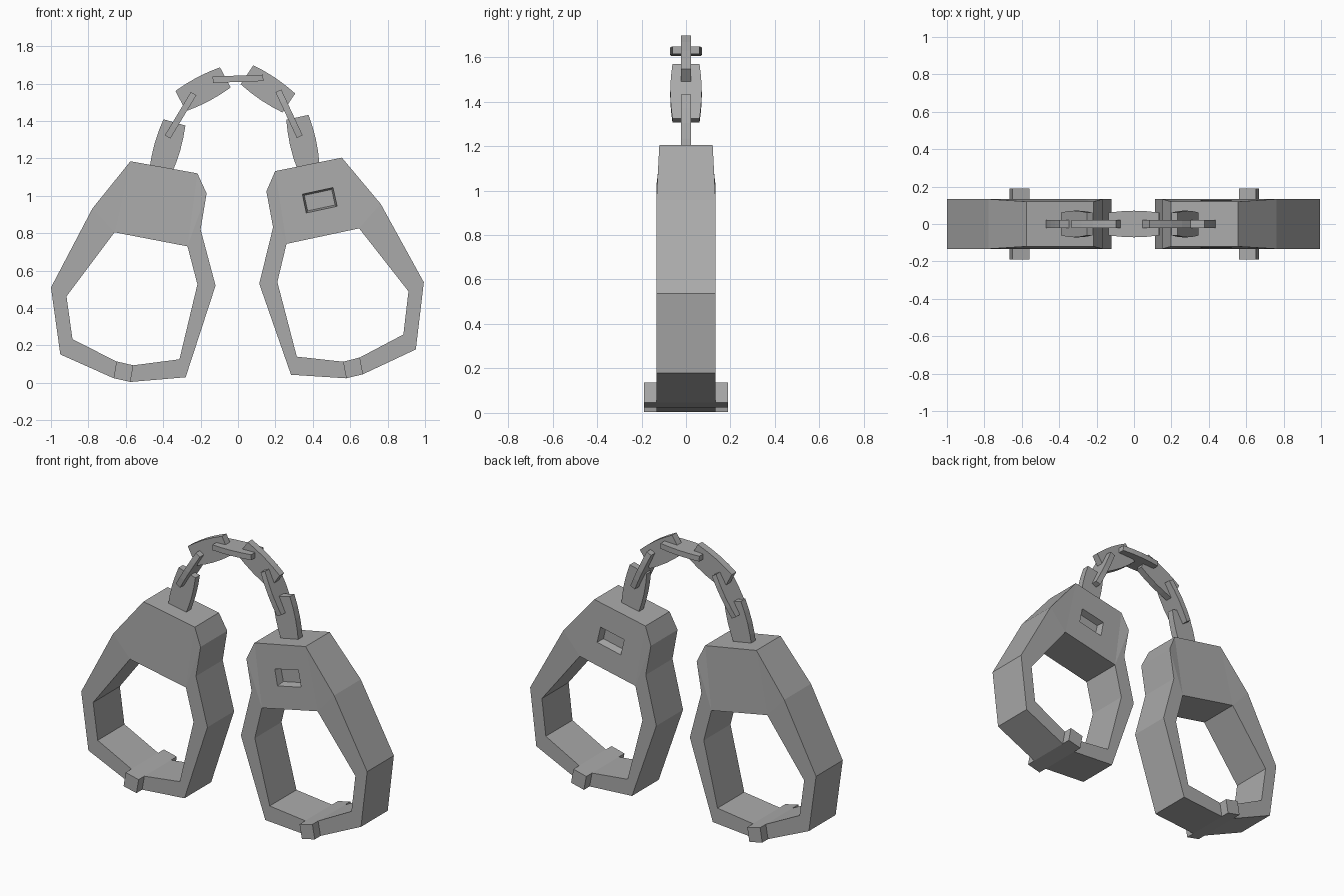
import bpy, bmesh
from math import radians
from mathutils import Matrix, Vector

if "Cube" in bpy.data.objects:
    bpy.data.objects.remove(bpy.data.objects["Cube"])

steel = bpy.data.materials.new("steel_grey")
steel.use_nodes = True
steel.diffuse_color = (0.4, 0.4, 0.4, 1)
steel.node_tree.nodes["Principled BSDF"].inputs["Base Color"].default_value = (0.4, 0.4, 0.4, 1)


def make_object(name, bm, matrix):
    bm.transform(matrix)
    bmesh.ops.recalc_face_normals(bm, faces=bm.faces[:])
    mesh = bpy.data.meshes.new(name)
    bm.to_mesh(mesh)
    bm.free()
    mesh.materials.append(steel)
    obj = bpy.data.objects.new(name, mesh)
    bpy.context.collection.objects.link(obj)
    return obj


# Cuff profile in x, z: the top pair of corners is slightly narrower in depth
OUTER = [(.575, 1.185), (.217, 1.12), (.168, 1.013), (.2, .82), (.12, .52), (.28, .03),
         (.575, .005), (.665, .025), (.95, .152), (1, .51), (.778, .933)]
INNER = [(.66, .805), (.27, .73), (.217, .527), (.313, .126),
         (.56, .094), (.65, .115), (.885, .233), (.917, .463)]
MATCH = [0, 1, 1, 1, 2, 3, 4, 5, 6, 7, 0]  # inner corner facing each outer corner
TAB_SEGMENT = 6
DEPTH, TOP_DEPTH, TAB_DEPTH = .133, .12, .19


def cuff_mesh():
    bm = bmesh.new()
    rings = {}
    for side in (-1, 1):
        out = [bm.verts.new((x, side * (TOP_DEPTH if i < 2 else DEPTH), z))
               for i, (x, z) in enumerate(OUTER)]
        inn = [bm.verts.new((x, side * DEPTH, z)) for x, z in INNER]
        rings[side] = out, inn
    tabs = []
    n = len(OUTER)
    for side, (out, inn) in rings.items():
        for i in range(n):
            j = (i + 1) % n
            corners = [out[i], out[j], inn[MATCH[j]], inn[MATCH[i]]]
            face = bm.faces.new(list(dict.fromkeys(corners)))
            if i == TAB_SEGMENT:
                tabs.append((side, face))
    # Rim walls, outside and inside
    for front, back in zip(rings[-1], rings[1]):
        for i in range(len(front)):
            j = (i + 1) % len(front)
            bm.faces.new((front[i], front[j], back[j], back[i]))
    # Hinge tabs pulled out of both sides
    for side, face in tabs:
        cap = bmesh.ops.extrude_discrete_faces(bm, faces=[face])["faces"][0]
        for v in cap.verts:
            v.co.y = side * TAB_DEPTH
    return bm


def pocket_mesh():
    # Tapered blocks that sink a pocket into each side
    bm = bmesh.new()
    for side in (-1, 1):
        cube = bmesh.ops.create_cube(bm, size=1)["verts"]
        for v in cube:
            deep = v.co.y * side < 0
            w, h, y = (.15, .085, .08) if deep else (.188, .121, .176)
            v.co = Vector((v.co.x * w, side * y, v.co.z * h))
    return bm


def make_cuff(name, matrix):
    cuff = make_object(name, cuff_mesh(), matrix)
    place = Matrix.Translation((.452, 0, .96)) @ Matrix.Rotation(radians(-11), 4, 'Y')
    cutter = make_object("pocket_cutter", pocket_mesh(), matrix @ place)
    cutter.hide_render = True
    cut = cuff.modifiers.new("pockets", 'BOOLEAN')
    cut.operation, cut.solver, cut.object = 'DIFFERENCE', 'EXACT', cutter
    depsgraph = bpy.context.evaluated_depsgraph_get()
    mesh = bpy.data.meshes.new_from_object(cuff.evaluated_get(depsgraph))
    cuff.modifiers.clear()
    cuff.data = mesh
    bpy.data.objects.remove(cutter)


make_cuff("right_cuff", Matrix.Scale(-1, 4, (1, 0, 0)))
make_cuff("left_cuff", Matrix.Translation((.004, 0, .008)) @ Matrix.Rotation(-.02, 4, 'Y'))

# Chain links: barrel-sided plates, alternately upright and flat
HALF_LINK = [(-.135, .061), (-.07, .068), (0, .071), (.07, .068), (.135, .061)]


def make_link(name, x, z, angle, upright):
    bm = bmesh.new()
    thick = .044 if upright else .034
    outline = HALF_LINK + [(u, -v) for u, v in reversed(HALF_LINK)]
    face = bm.faces.new([bm.verts.new((u, v, -thick / 2)) for u, v in outline])
    top = bmesh.ops.extrude_face_region(bm, geom=[face], use_keep_orig=True)["geom"]
    for v in top:
        if isinstance(v, bmesh.types.BMVert):
            v.co.z = thick / 2
    matrix = Matrix.Translation((x, 0, z)) @ Matrix.Rotation(radians(-angle), 4, 'Y')
    if upright:
        matrix = matrix @ Matrix.Rotation(radians(90), 4, 'X')
    make_object(name, bm, matrix)


LINKS = [("right_end_link", -.377, 1.263, 74), ("right_lower_link", -.307, 1.431, 59),
         ("right_upper_link", -.187, 1.57, 28), ("middle_link", 0, 1.626, 2),
         ("left_upper_link", .16, 1.572, -34), ("left_lower_link", .273, 1.439, -65),
         ("left_end_link", .347, 1.288, -77.5)]
for i, (name, x, z, angle) in enumerate(LINKS):
    make_link(name, x, z, angle, upright=i % 2 == 0)
